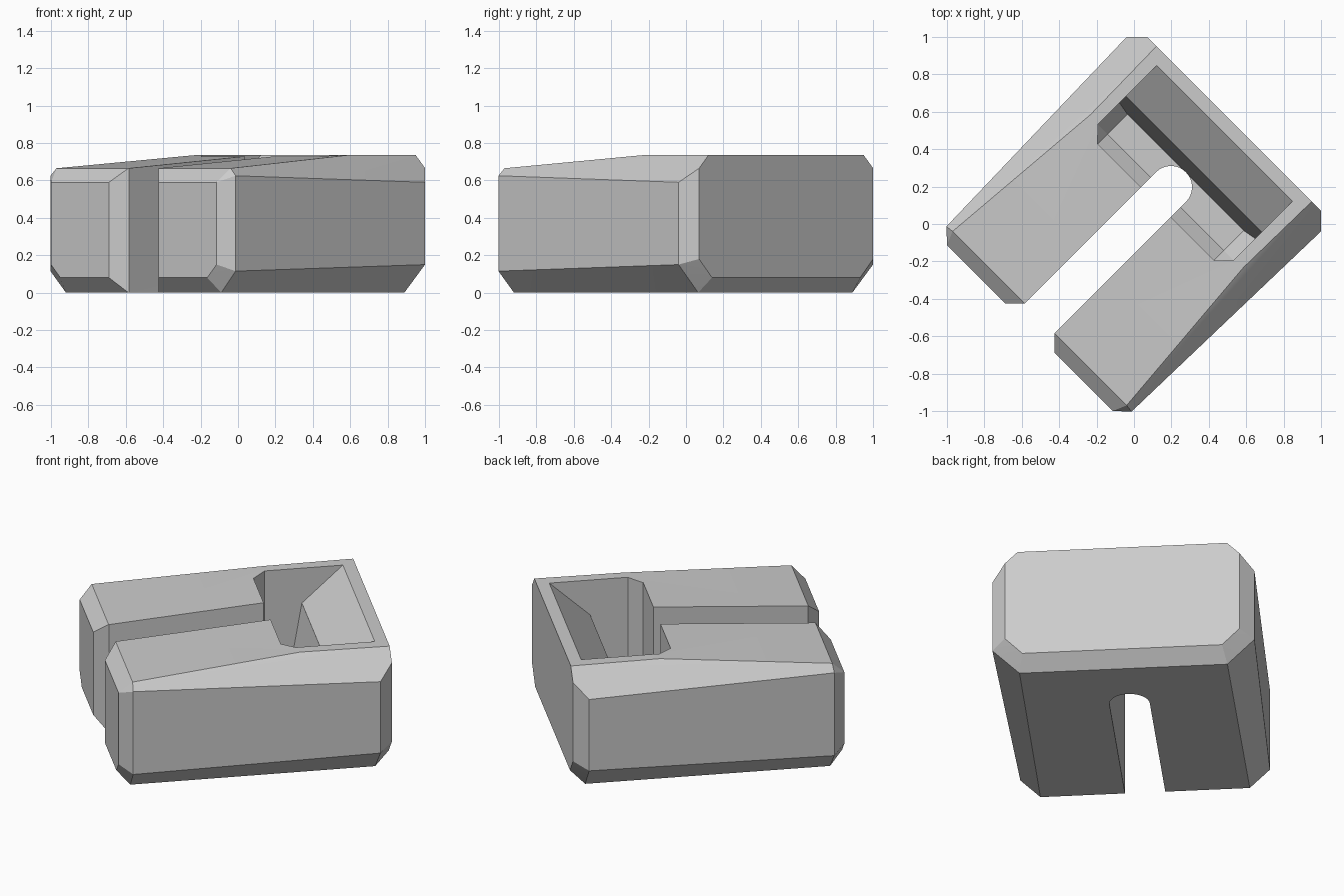
import bpy, bmesh
from math import radians, sin, cos, pi
from mathutils import Matrix

cube = bpy.data.objects.get("Cube")
if cube:
    bpy.data.objects.remove(cube)

grey = bpy.data.materials.new("plain grey")
grey.use_nodes = True
colour = (0.6, 0.6, 0.6, 1)
grey.diffuse_color = colour
grey.node_tree.nodes["Principled BSDF"].inputs["Base Color"].default_value = colour

TURN = Matrix.Rotation(radians(-45), 4, 'Z')


def make_object(name, bm):
    """Turn the straight-built mesh onto the diagonal and link it."""
    bmesh.ops.recalc_face_normals(bm, faces=bm.faces[:])
    bm.transform(TURN)
    mesh = bpy.data.meshes.new(name)
    bm.to_mesh(mesh)
    bm.free()
    mesh.materials.append(grey)
    obj = bpy.data.objects.new(name, mesh)
    bpy.context.scene.collection.objects.link(obj)
    return obj


def mirrored_hull(name, half):
    """Convex solid from the corners of one half, mirrored across the middle."""
    bm = bmesh.new()
    for x, y, z in half:
        for side in (1, -1):
            bm.verts.new((side * x, y, z))
    bmesh.ops.convex_hull(bm, input=bm.verts[:])
    bmesh.ops.delete(bm, geom=[v for v in bm.verts if not v.link_faces], context='VERTS')
    bmesh.ops.dissolve_limit(bm, angle_limit=radians(0.6), verts=bm.verts[:], edges=bm.edges[:])
    return make_object(name, bm)


def prism(name, outline, low, high):
    bm = bmesh.new()
    face = bm.faces.new([bm.verts.new((x, y, low)) for x, y in outline])
    top = bmesh.ops.extrude_face_region(bm, geom=[face])
    bmesh.ops.translate(bm, vec=(0, 0, high - low),
                        verts=[g for g in top["geom"] if isinstance(g, bmesh.types.BMVert)])
    return make_object(name, bm)


# Chamfered block with a deck that slopes down to the open end
body = mirrored_hull("block_body", [
    # open end corner
    (.587, -.714, 0), (.555, -.788, .08), (.626, -.788, .15), (.70, -.718, .115),
    (.70, -.718, .625), (.626, -.788, .59), (.658, -.714, .665),
    # deck and side bend
    (.578, .25, .735), (.728, .40, .59),
    # closed end corner
    (.583, .675, 0), (.56, .757, .08), (.658, .757, .18), (.735, .679, .15),
    (.735, .679, .59), (.658, .757, .665), (.587, .757, .735),
])

# Through slot with a flared mouth and a round end
R, END = .113, .279
arc = [(R * cos(pi * i / 16), END + R * sin(pi * i / 16)) for i in range(17)]
slot = prism("slot_cutter",
             [(.3, -.9), (R, -.713)] + arc + [(-R, -.713), (-.3, -.9)], -.1, .9)

# Deep pocket with bevelled floor edges
pocket = mirrored_hull("pocket_cutter", [
    (.44, .24, .15), (.44, .39, .15),
    (.44, .165, .225), (.513, .24, .225), (.513, .403, .225),
    (.44, .165, .8), (.513, .24, .8), (.513, .5, .8),
])

# Sloping ledge behind the pocket
ledge = mirrored_hull("ledge_cutter", [
    (.513, .453, .52), (.513, .756, .8), (.513, .40, .8), (.513, .40, .52),
])

# Cut the openings, then drop the cutters
for cutter in (slot, pocket, ledge):
    cutter.hide_render = True
    mod = body.modifiers.new(cutter.name, 'BOOLEAN')
    mod.operation = 'DIFFERENCE'
    mod.solver = 'EXACT'
    mod.object = cutter
bpy.context.view_layer.update()
result = bpy.data.meshes.new_from_object(body.evaluated_get(bpy.context.evaluated_depsgraph_get()))
body.modifiers.clear()
body.data = result
for cutter in (slot, pocket, ledge):
    bpy.data.objects.remove(cutter)

# Flat facets, with only the round slot end smoothed
bpy.context.view_layer.objects.active = body
body.select_set(True)
bpy.ops.object.shade_smooth_by_angle(angle=radians(14))
